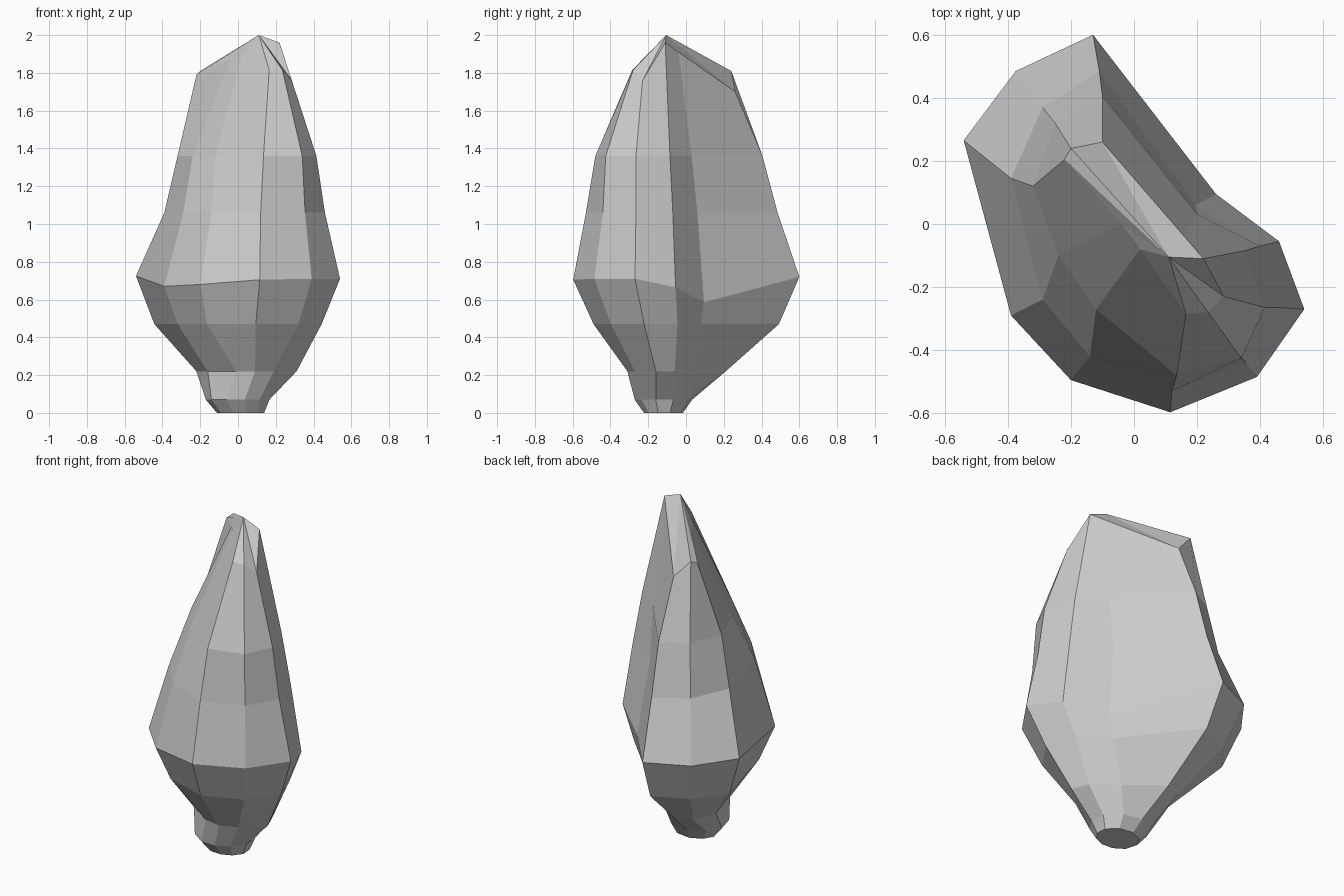
import bpy, bmesh, math

# Ten columns run up the body, anticlockwise from the back
def level(z, pts):
    return [(x, y, z) for x, y in pts]

def oval(z, cx, cy, rx, ry):
    angles = (100, 137, 172, 215, 250, 282, 312, 345, 380, 420)
    return [(cx + rx * math.cos(math.radians(a)),
             cy + ry * math.sin(math.radians(a)), z) for a in angles]

# Widest ring, with a wavy rim
belly = [(-.13, .6, .72), (-.375, .485, .72), (-.54, .265, .725),
         (-.39, -.29, .67), (-.2, -.495, .68), (.115, -.597, .705),
         (.39, -.485, .71), (.54, -.27, .71), (.46, -.055, .665), (.26, .095, .585)]

# Sloping shoulder ring below the peak
shoulder = [(-.1, .26, 1.7), (-.2, .24, 1.81), (-.22, .205, 1.79),
            (-.04, .0, 1.87), (.02, -.08, 1.89), (.165, -.285, 1.815),
            (.235, -.28, 1.815), (.285, -.23, 1.76), (.22, -.11, 1.96), (.16, -.04, 1.91)]

rings = [
    oval(0, .015, -.12, .128, .105),
    oval(.07, 0, -.12, .172, .155),
    level(.22, [(-.07, .21), (-.17, .17), (-.22, .03), (-.16, -.19), (-.01, -.29),
                (.09, -.31), (.19, -.27), (.31, -.16), (.27, -.06), (.13, .05)]),
    level(.47, [(x * .82, y * .82) for x, y, z in belly]),
    belly,
    level(1.06, [(-.11, .485), (-.29, .37), (-.39, .145), (-.29, -.24), (-.14, -.42),
                 (.12, -.53), (.355, -.44), (.46, -.265), (.4, -.07), (.195, .06)]),
    level(1.36, [(-.1, .405), (-.25, .32), (-.32, .12), (-.24, -.1), (-.12, -.27),
                 (.135, -.48), (.34, -.425), (.415, -.265), (.35, -.085), (.2, .03)]),
    shoulder,
]

# Faceted body: bridge the rings, close the foot, fan the peak
bm = bmesh.new()
loops = [[bm.verts.new(p) for p in ring] for ring in rings]
for low, high in zip(loops, loops[1:]):
    for i in range(10):
        j = (i + 1) % 10
        bm.faces.new((low[i], low[j], high[j], high[i]))
bm.faces.new(loops[0][::-1])
peak = bm.verts.new((.11, -.105, 2))
for i in range(10):
    bm.faces.new((loops[-1][i], loops[-1][(i + 1) % 10], peak))
bmesh.ops.recalc_face_normals(bm, faces=bm.faces[:])
mesh = bpy.data.meshes.new("faceted_body")
bm.to_mesh(mesh)
bm.free()
bpy.context.collection.objects.link(bpy.data.objects.new("faceted_body", mesh))
